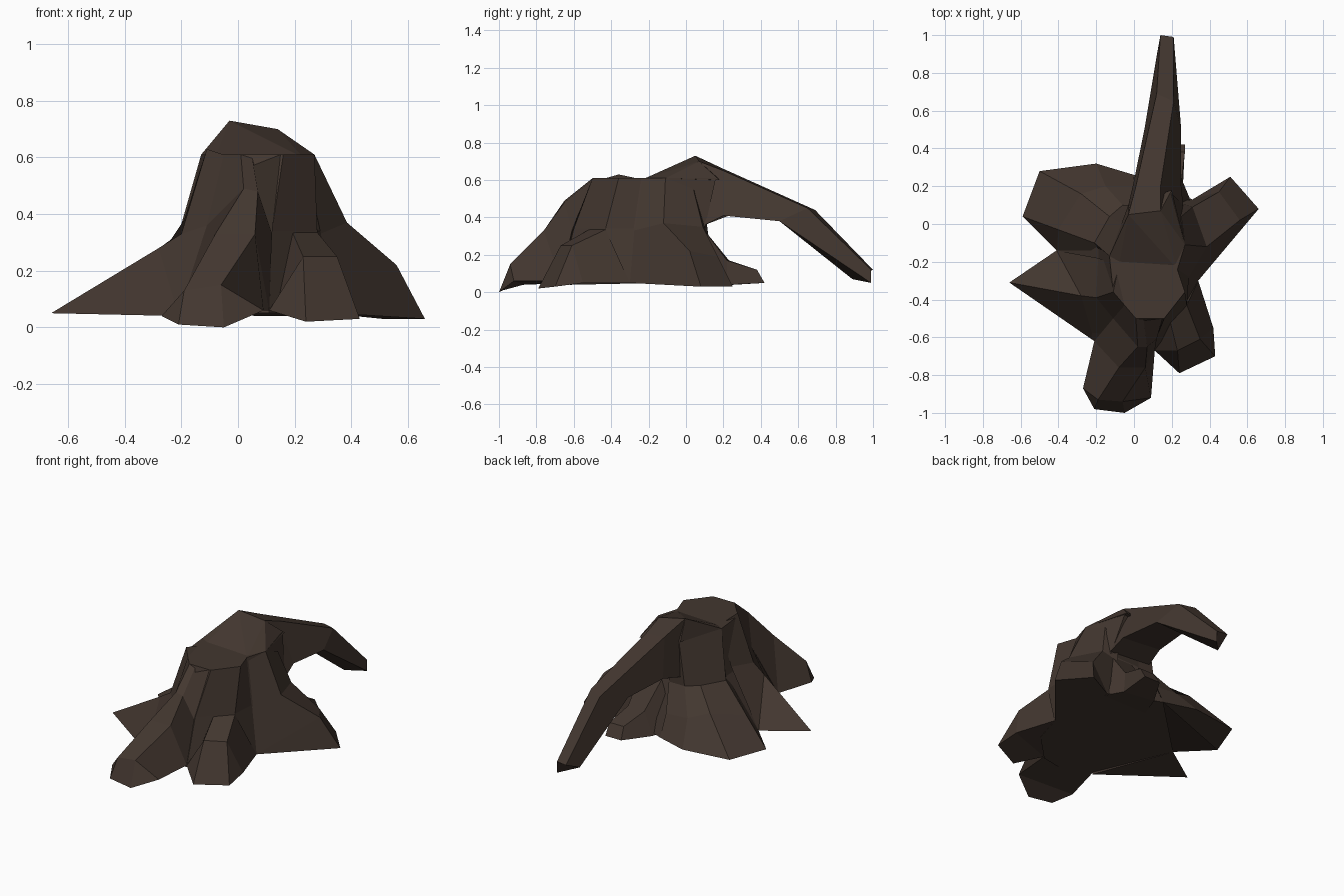
import bpy, bmesh

bark = bpy.data.materials.new("dark_bark")
bark.diffuse_color = (0.056, 0.038, 0.029, 1)


def finish(name, bm):
    bmesh.ops.remove_doubles(bm, verts=bm.verts, dist=0.002)
    bmesh.ops.dissolve_degenerate(bm, edges=bm.edges, dist=0.002)
    bmesh.ops.recalc_face_normals(bm, faces=bm.faces)
    me = bpy.data.meshes.new(name)
    bm.to_mesh(me)
    bm.free()
    me.materials.append(bark)
    ob = bpy.data.objects.new(name, me)
    bpy.context.collection.objects.link(ob)
    return ob


def loft(name, rings):
    """Skin a row of closed rings and cap both ends."""
    bm = bmesh.new()
    vs = [[bm.verts.new(p) for p in r] for r in rings]
    n = len(rings[0])
    for a, b in zip(vs, vs[1:]):
        for i in range(n):
            j = (i + 1) % n
            bm.faces.new((a[i], a[j], b[j], b[i]))
    bm.faces.new(vs[0])
    bm.faces.new(vs[-1])
    return finish(name, bm)


def root(name, *lines):
    """Each line runs from trunk to tip; lines go foot, ridges, foot."""
    return loft(name, list(zip(*lines)))


def at(z, pts):
    return [(x, y, z) for x, y in pts]


# trunk: base, waist and top outlines
loft("trunk", [
    at(0.05, [(-.21, -.62), (-.05, -.7), (.11, -.67), (.28, -.5), (.34, -.3),
              (.36, -.1), (.31, .13), (0, .26), (-.41, -.14), (-.35, -.45)]),
    at(0.34, [(-.11, -.5), (0, -.58), (.12, -.6), (.28, -.43), (.29, -.28),
              (.33, -.11), (.26, .1), (-.04, .09), (-.19, -.1), (-.18, -.39)]),
    at(0.61, [(-.05, -.43), (.01, -.5), (.16, -.5), (.27, -.36), (.23, -.24),
              (.27, -.11), (.2, .16), (-.02, .10), (-.13, -.17), (-.11, -.36)])])

# raised crown on top of the trunk
bm = bmesh.new()
for p in [(-.08, -.22, .60), (.23, -.24, .60), (.27, -.11, .61), (.2, .18, .6),
          (-.03, .10, .6), (-.13, -.17, .61), (-.03, .05, .73), (.14, .07, .70)]:
    bm.verts.new(p)
bmesh.ops.convex_hull(bm, input=bm.verts)
finish("crown", bm)

# long front root
root("front_root",
     [(-.05, -.43, .61), (-.11, -.5, .36), (-.21, -.62, .05), (-.27, -.87, .04), (-.21, -.98, .01)],
     [(.01, -.5, .61), (.02, -.65, .49), (-.08, -.76, .33), (-.19, -.93, .13), (-.21, -.98, .01)],
     [(.05, -.5, .60), (.07, -.65, .48), (.06, -.76, .33), (-.06, -.94, .15), (-.05, -1, 0)],
     [(.15, -.5, .61), (.12, -.61, .33), (.11, -.67, .06), (.09, -.92, .06), (-.05, -1, 0)])

# short front right root
root("front_right_root",
     [(.11, -.6, .05), (.11, -.67, .06), (.24, -.79, .02)],
     [(.19, -.51, .34), (.23, -.67, .25), (.24, -.79, .02)],
     [(.28, -.43, .335), (.35, -.61, .25), (.43, -.70, .03)],
     [(.34, -.3, .05), (.42, -.55, .05), (.43, -.70, .03)])

# right root
root("right_root",
     [(.23, -.24, .60), (.29, -.28, .33), (.34, -.3, .05), (.66, .08, .03)],
     [(.27, -.11, .61), (.385, -.12, .37), (.56, .02, .22), (.66, .08, .03)],
     [(.25, .04, .55), (.31, .09, .35), (.45, .17, .19), (.51, .25, .03)],
     [(.20, .1, .45), (.22, .12, .3), (.31, .13, .05), (.51, .25, .03)])

# pointed left root
root("left_root",
     [(-.05, -.43, .61), (-.11, -.5, .36), (-.21, -.62, .04), (-.66, -.31, .05)],
     [(-.11, -.36, .63), (-.2, -.39, .33), (-.28, -.38, .28), (-.66, -.31, .05)],
     [(-.08, -.22, .60), (-.19, -.18, .38), (-.41, -.14, .05), (-.66, -.31, .05)])

# broad back left root
root("back_left_root",
     [(-.10, -.2, .6), (-.16, -.18, .33), (-.41, -.14, .05), (-.59, .04, .05)],
     [(-.13, -.17, .61), (-.21, -.10, .33), (-.4, -.03, .19), (-.59, .04, .05)],
     [(-.06, .0, .62), (-.13, .04, .33), (-.28, .16, .24), (-.5, .28, .05)],
     [(-.02, .10, .61), (-.06, .10, .33), (-.15, .2, .19), (-.2, .32, .05)],
     [(.05, .1, .6), (.05, .1, .33), (0, .2, .18), (0, .26, .05)])

# raised limb arching over to the back
root("back_limb",
     [(-.03, .1, .38), (0, .23, .41), (.055, .5, .38), (.12, .89, .07)],
     [(-.03, .05, .73), (.01, .2, .66), (.12, .69, .44), (.14, 1, .12)],
     [(.14, .07, .70), (.14, .2, .65), (.21, .65, .45), (.21, .99, .12)],
     [(.26, .1, .36), (.25, .2, .41), (.25, .5, .38), (.21, .99, .05)])

# small low root under the limb
root("small_back_root",
     [(.0, .1, .05), (.06, .25, .04), (.16, .42, .05)],
     [(.1, .1, .33), (.13, .23, .17), (.17, .38, .12)],
     [(.25, .1, .33), (.25, .22, .17), (.27, .38, .12)],
     [(.31, .1, .05), (.26, .22, .04), (.27, .42, .05)])
